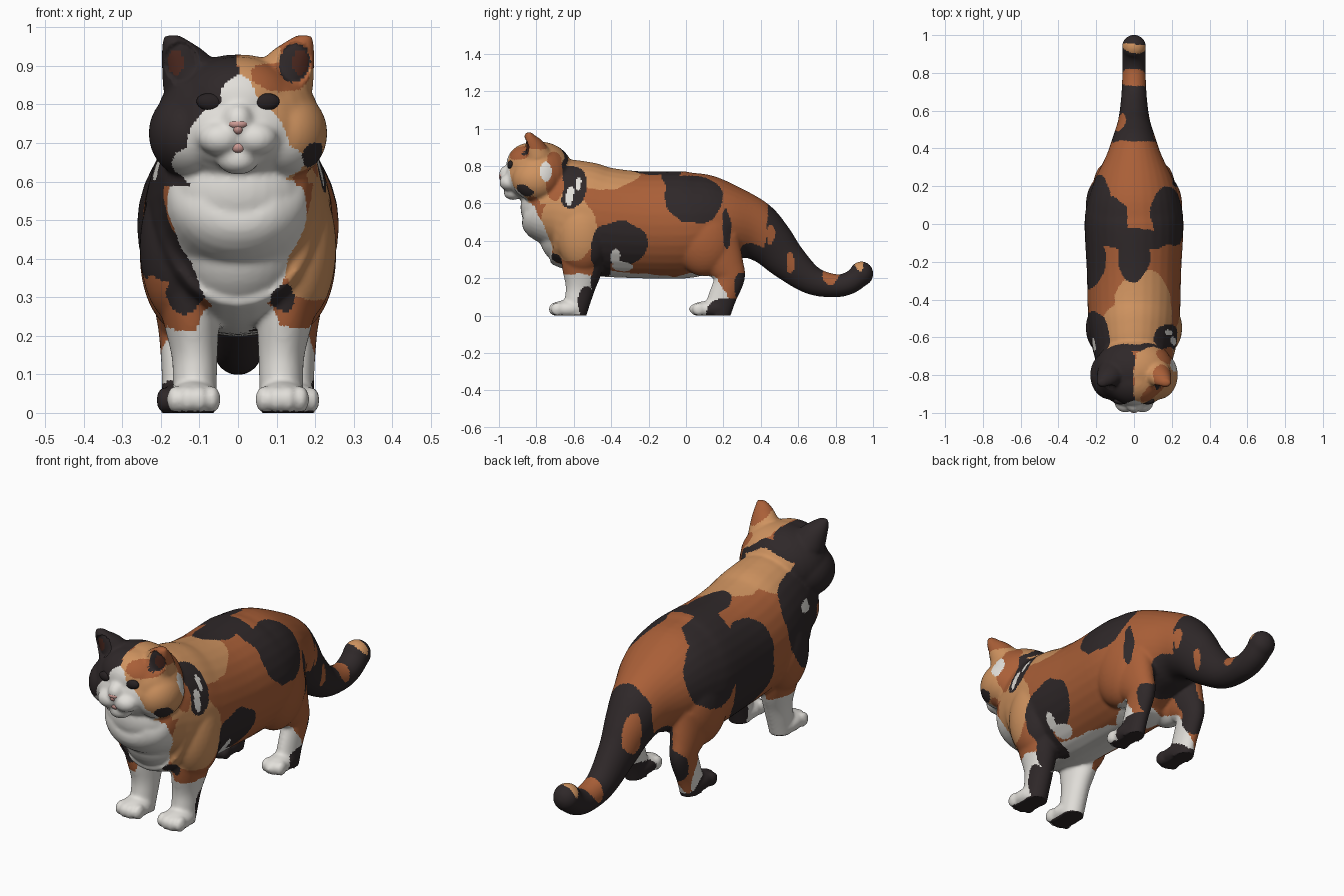
import bpy, bmesh, math
from mathutils import Vector, Matrix, noise

old = bpy.data.objects.get("Cube")
if old:
    bpy.data.objects.remove(old, do_unlink=True)

# Materials
PALETTE = {
    "orange fur": (.4, .115, .039), "black fur": (.028, .021, .022),
    "white fur": (.76, .74, .70), "tan fur": (.62, .29, .115),
    "pink skin": (.62, .33, .30), "inner ear brown": (.075, .022, .014),
    "eye black": (.02, .015, .016),
}
MATS = {}
for label, rgb in PALETTE.items():
    m = bpy.data.materials.new(label)
    m.use_nodes = True
    m.diffuse_color = (*rgb, 1)
    m.node_tree.nodes["Principled BSDF"].inputs["Base Color"].default_value = (*rgb, 1)
    MATS[label] = m
LABELS = list(PALETTE)
ORANGE, BLACK, WHITE, TAN, PINK, EAR, EYE = range(len(LABELS))


def ball(bm, centre, radii, tilt=0):
    """Ellipsoid, optionally rolled about the y axis."""
    mat = Matrix.Translation(centre) @ Matrix.Rotation(tilt, 4, 'Y') @ Matrix.Diagonal((*radii, 1))
    bmesh.ops.create_uvsphere(bm, u_segments=32, v_segments=20, radius=1, matrix=mat)


def tube(bm, stations, sides=32, steps=5):
    """Smooth loft through (x, y, z, half width, half depth) stations."""
    s = [Vector(p) for p in stations]
    pts = []
    for i in range(len(s) - 1):
        a, b, c, d = s[max(i - 1, 0)], s[i], s[i + 1], s[min(i + 2, len(s) - 1)]
        for k in range(steps):
            t = k / steps
            pts.append(b + (c - a) * (t / 2) + (a * 2 - b * 5 + c * 4 - d) * (t * t / 2)
                       + (b * 3 - a - c * 3 + d) * (t ** 3 / 2))
    pts.append(s[-1])
    side, rings = Vector((1, 0, 0)), []
    for i, p in enumerate(pts):
        ahead, behind = pts[min(i + 1, len(pts) - 1)], pts[max(i - 1, 0)]
        up = Vector((ahead - behind)[:3]).cross(side).normalized()
        ring = []
        for k in range(sides):
            a = math.tau * k / sides
            ring.append(bm.verts.new(Vector(p[:3]) + side * p[3] * math.cos(a) + up * p[4] * math.sin(a)))
        rings.append(ring)
    for r, q in zip(rings, rings[1:]):
        for k in range(sides):
            n = (k + 1) % sides
            bm.faces.new((r[k], r[n], q[n], q[k]))
    bm.faces.new(rings[0])
    bm.faces.new(rings[-1])


def make_object(name, bm):
    bmesh.ops.recalc_face_normals(bm, faces=bm.faces)
    mesh = bpy.data.meshes.new(name)
    bm.to_mesh(mesh)
    bm.free()
    obj = bpy.data.objects.new(name, mesh)
    bpy.context.collection.objects.link(obj)
    return obj


bm = bmesh.new()
# Torso (y, top, bottom, half width) flowing into the tail
torso = [(-.86, .62, .50, .10), (-.81, .70, .40, .17), (-.70, .83, .30, .21),
         (-.58, .83, .24, .235), (-.45, .795, .21, .245), (-.25, .772, .2, .25),
         (0, .772, .2, .262), (.12, .755, .24, .245), (.24, .695, .28, .205)]
tail = [(0, .36, .455, .145, .165), (0, .45, .39, .112, .13), (0, .54, .295, .085, .105),
        (0, .67, .19, .068, .077), (0, .8, .16, .062, .062), (0, .88, .178, .062, .06),
        (0, .938, .222, .062, .06)]
tube(bm, [(0, y, (t + b) / 2, w, (t - b) / 2) for y, t, b, w in torso] + tail)
ball(bm, (0, .938, .224), (.064, .064, .066))
# Breast and throat
ball(bm, (0, -.62, .45), (.175, .17, .19))
ball(bm, (0, -.74, .58), (.185, .145, .15))
# Head, brow, face, muzzle bridge and chin
ball(bm, (0, -.78, .76), (.212, .18, .17))
ball(bm, (0, -.83, .81), (.15, .13, .115))
ball(bm, (0, -.85, .74), (.175, .12, .115))
ball(bm, (0, -.945, .757), (.042, .055, .05))
ball(bm, (0, -.925, .658), (.055, .05, .04))
for s in (-1, 1):
    # Cheek, muzzle pad and ear
    ball(bm, (s * .125, -.80, .725), (.107, .13, .115))
    ball(bm, (s * .045, -.945, .712), (.058, .053, .045))
    tube(bm, [(s * .11, -.79, .84, .085, .08), (s * .128, -.815, .905, .07, .058),
              (s * .152, -.836, .95, .046, .034), (s * .172, -.842, .98, .021, .016)])
    # Shoulder and front leg
    ball(bm, (s * .155, -.55, .43), (.1, .14, .2))
    tube(bm, [(s * .15, -.55, .42, .095, .13), (s * .124, -.555, .25, .074, .108),
              (s * .113, -.565, .15, .06, .08), (s * .112, -.58, .08, .057, .07),
              (s * .112, -.6, .0, .055, .065)])
    ball(bm, (s * .115, -.635, .035), (.068, .098, .048))
    # Thigh and hind leg
    ball(bm, (s * .145, .1, .41), (.11, .165, .2))
    tube(bm, [(s * .145, .15, .36, .085, .16), (s * .15, .215, .26, .064, .1),
              (s * .152, .232, .2, .053, .082), (s * .152, .195, .1, .046, .075),
              (s * .152, .16, .0, .048, .075)])
    ball(bm, (s * .152, .125, .035), (.056, .11, .044))
    # Toes
    for k in range(4):
        off = k - 1.5
        bulge = .012 * abs(off)
        ball(bm, (s * .115 + off * .032, -.705 + bulge, .035), (.022, .036, .036))
        ball(bm, (s * .152 + off * .027, .05 + bulge, .033), (.019, .034, .034))

# Fuse the parts into one soft body
cat = make_object("cat_body", bm)
fuse = cat.modifiers.new("fuse", 'REMESH')
fuse.mode, fuse.voxel_size = 'VOXEL', .008
soften = cat.modifiers.new("soften", 'SMOOTH')
soften.factor, soften.iterations = .5, 9
fused = bpy.data.meshes.new_from_object(cat.evaluated_get(bpy.context.evaluated_depsgraph_get()))
cat.modifiers.clear()
cat.data = fused
fused.name = "cat_body"


def inside(p, centre, radii, power=2):
    return sum((abs(a - c) / r) ** power for a, c, r in zip(p, centre, radii)) < 1


def in_ear(p, x, radii):
    return inside((abs(p.x), p.y, p.z), (x, -.88, .908), radii)


CUP, CORE = (.148, (.046, .08, .053)), (.162, (.024, .08, .034))

# Hollow ears and flat soles
hollow = [v.index for v in fused.vertices if v.normal.y < -.3 and in_ear(v.co, *CUP)]
for i in hollow:
    fused.vertices[i].co.y += .014
for v in fused.vertices:
    v.co.z = max(v.co.z, 0)

# Coat patches: colour, centre, radii; later ones lie on top
body_spots = [
    (TAN, (.06, -.46, .8), (.17, .22, .25)), (TAN, (.0, -.54, .82), (.21, .15, .16)),
    (TAN, (.2, -.63, .47), (.14, .16, .18)), (BLACK, (.2, -.61, .71), (.13, .08, .14)),
    (BLACK, (-.23, -.61, .63), (.12, .15, .28)), (BLACK, (-.2, -.66, .53), (.07, .1, .2)),
    (BLACK, (-.14, -.69, .38), (.06, .1, .13)), (BLACK, (0, -.17, .78), (.09, .14, .1)),
    (BLACK, (0, -.08, .78), (.25, .06, .15)), (BLACK, (-.14, .02, .75), (.11, .13, .12)),
    (BLACK, (-.23, -.18, .5), (.11, .17, .3)), (BLACK, (-.21, .1, .6), (.11, .17, .2)),
    (BLACK, (.2, .04, .64), (.15, .16, .16)), (BLACK, (.22, .22, .47), (.1, .025, .11)),
    (BLACK, (.22, -.36, .38), (.12, .15, .13)), (BLACK, (.22, -.45, .32), (.12, .06, .13)),
    (WHITE, (.2, -.38, .31), (.1, .025, .05)), (WHITE, (.2, -.34, .26), (.1, .06, .035)),
    (WHITE, (0, -.87, .5), (.2, .2, .28)), (WHITE, (0, -.77, .42), (.13, .16, .2)),
    (WHITE, (0, -.45, .2), (.12, .45, .13)), (BLACK, (.118, -.7, .295), (.04, .08, .045)),
]
# Dark nape and pale neck streaks
neck_spots = [
    (BLACK, (.02, -.655, .86), (.2, .022, .08)), (WHITE, (.22, -.58, .71), (.09, .018, .045)),
    (WHITE, (.22, -.62, .64), (.09, .022, .05)), (WHITE, (-.21, -.65, .63), (.06, .05, .025)),
]
# Broad blocks: face halves and white stockings
blocks = [
    (TAN, (.3, -.82, .8), (.3, .16, .2)), (BLACK, (-.3, -.82, .79), (.3, .16, .2)),
    (WHITE, (0, -.62, .1), (.5, .19, .12)),
]
# Tail, rump, leg backs and soles
rear_spots = [
    (BLACK, (0, .85, .35), (.4, .45, .6)), (BLACK, (0, .33, .28), (.14, .16, .2)),
    (ORANGE, (0, .77, .25), (.2, .045, .1)), (TAN, (0, .93, .29), (.2, .022, .06)),
    (ORANGE, (.1, .45, .43), (.05, .025, .06)), (ORANGE, (.08, .56, .28), (.04, .02, .06)),
    (ORANGE, (-.07, .53, .4), (.04, .07, .1)), (WHITE, (0, .08, .07), (.3, .2, .18)),
    (BLACK, (0, .32, .16), (.3, .085, .11)), (BLACK, (.15, .21, .03), (.1, .12, .07)),
    (ORANGE, (.18, .28, .25), (.06, .07, .02)), (BLACK, (-.15, .1, .02), (.09, .14, .065)),
    (BLACK, (.13, -.46, .23), (.1, .06, .13)), (BLACK, (.12, -.53, .06), (.1, .05, .1)),
    (BLACK, (0, 0, 0), (3, 3, .005)),
]
# Cheek, brow and muzzle markings
face_spots = [
    (ORANGE, (.2, -.7, .76), (.12, .05, .15)), (ORANGE, (.12, -.9, .87), (.09, .1, .042)),
    (ORANGE, (.17, -.8, .95), (.07, .1, .07)), (ORANGE, (.2, -.82, .61), (.05, .05, .035)),
    (WHITE, (.22, -.75, .78), (.06, .035, .06)), (WHITE, (0, -.98, .69), (.14, .13, .12)),
    (WHITE, (0, -.96, .79), (.055, .1, .08)), (WHITE, (0, -.9, .64), (.175, .13, .07)),
    (BLACK, (.19, -.86, .675), (.04, .055, .033)),
]
layers = []
for spots, power in ((body_spots, 2), (neck_spots, 2), (blocks, 8), (rear_spots, 2), (face_spots, 2)):
    layers += [(*spot, power) for spot in spots]
layers.reverse()


def coat_colour(p, normal):
    if normal.y < -.2 and in_ear(p, *CUP):
        return EAR if in_ear(p, *CORE) else BLACK
    q = p + noise.noise_vector(p * 11) * .016
    q.z = p.z if p.z < .03 else q.z
    for colour, centre, radii, power in layers:
        if inside(q, centre, radii, power):
            return colour
    return ORANGE


fused.materials.clear()
for label in LABELS:
    fused.materials.append(MATS[label])
for f in fused.polygons:
    f.material_index = coat_colour(f.center, f.normal)
    f.use_smooth = True


def feature(name, colour, centre, radii, tilt=0):
    b = bmesh.new()
    ball(b, centre, radii, tilt)
    obj = make_object(name, b)
    obj.data.materials.append(MATS[LABELS[colour]])
    for f in obj.data.polygons:
        f.use_smooth = True


# Face features
for s, word in ((1, "left"), (-1, "right")):
    feature(word + "_eye", EYE, (s * .071, -.937, .806), (.037, .018, .023), s * -.1)
feature("nose", PINK, (0, -.984, .749), (.025, .016, .013))
feature("nose_base", PINK, (0, -.982, .737), (.014, .017, .015))
feature("mouth", PINK, (0, -.966, .69), (.02, .016, .016))
